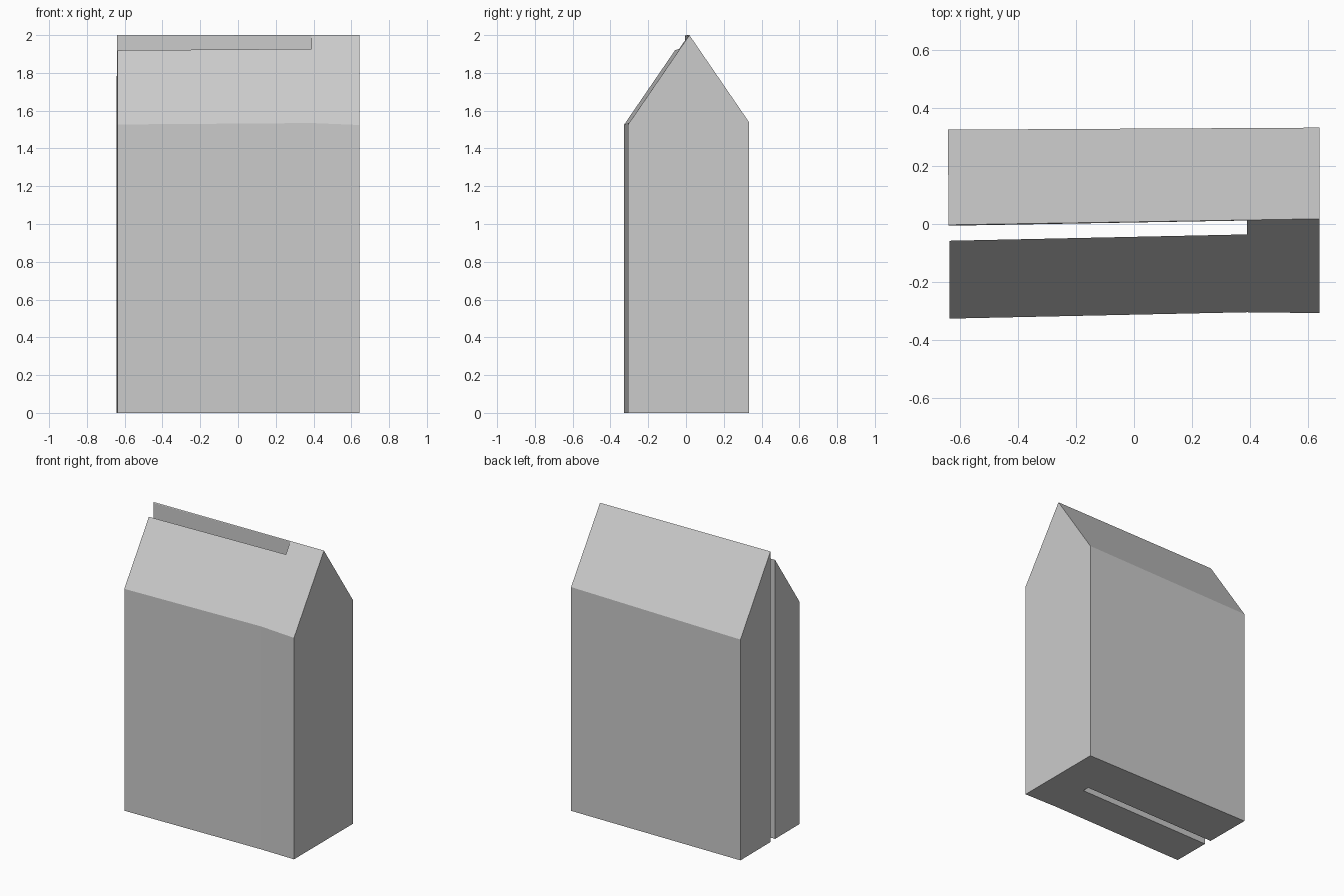
import bpy
import bmesh
from mathutils import Vector

cube = bpy.data.objects.get("Cube")
if cube:
    bpy.data.objects.remove(cube, do_unlink=True)

# Single plain grey
grey = bpy.data.materials.new("light_grey")
grey.use_nodes = True
colour = (0.6, 0.6, 0.6, 1)
grey.diffuse_color = colour
grey.node_tree.nodes["Principled BSDF"].inputs["Base Color"].default_value = colour

# Ground outline: a rectangle with a long slot open at one end
outline = [
    (-0.637, -0.327), (0.39, -0.305), (0.642, -0.308), (0.642, 0.333),
    (-0.643, 0.326), (-0.641, -0.006),          # back block
    (0.39, 0.012), (0.39, -0.036), (-0.638, -0.058),  # slot
]
ridge_start = Vector((-0.64, -0.003, 2))
ridge_end = Vector((0.642, 0.018, 2))
roof_slope = 1.46

# Raise the outline into a tall block
bm = bmesh.new()
base = bm.faces.new([bm.verts.new((x, y, 0)) for x, y in outline])
raised = bmesh.ops.extrude_face_region(bm, geom=[base], use_keep_orig=True)
top = [v for v in raised["geom"] if isinstance(v, bmesh.types.BMVert)]
bmesh.ops.translate(bm, verts=top, vec=(0, 0, 3))
bmesh.ops.recalc_face_normals(bm, faces=bm.faces)

# Cut the front and back roof slopes and close each cut
along = ridge_end - ridge_start
for side in (-1, 1):
    normal = along.cross(Vector((0, side, -roof_slope))).normalized()
    if normal.z < 0:
        normal.negate()
    cut = bmesh.ops.bisect_plane(
        bm, geom=bm.verts[:] + bm.edges[:] + bm.faces[:], dist=1e-5,
        plane_co=ridge_start, plane_no=normal, clear_outer=True)
    rim = [e for e in cut["geom_cut"] if isinstance(e, bmesh.types.BMEdge)]
    bmesh.ops.edgeloop_fill(bm, edges=rim)
bmesh.ops.recalc_face_normals(bm, faces=bm.faces)

mesh = bpy.data.meshes.new("slotted_gabled_block")
bm.to_mesh(mesh)
bm.free()
mesh.materials.append(grey)
block = bpy.data.objects.new("slotted_gabled_block", mesh)
bpy.context.collection.objects.link(block)
